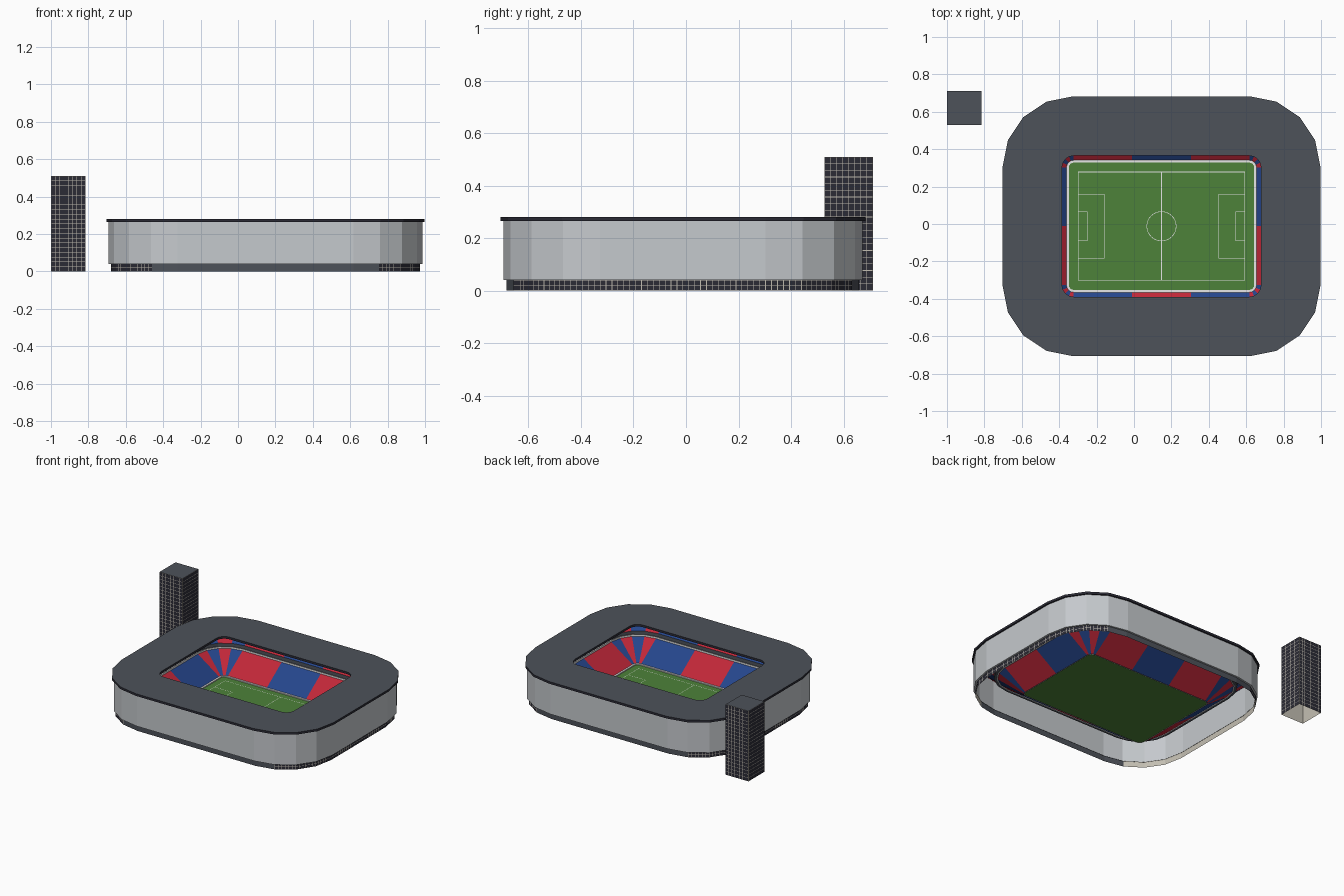
import bpy, bmesh, math
from mathutils import Vector

cube = bpy.data.objects.get("Cube")
if cube:
    bpy.data.objects.remove(cube, do_unlink=True)

CENTRE = Vector((0.147, -0.012, 0))
HALF_X, HALF_Y = 0.47, 0.315      # corner arc centres shared by every ring


def material(name, r, g, b):
    m = bpy.data.materials.new(name)
    m.use_nodes = True
    m.diffuse_color = (r, g, b, 1)
    m.node_tree.nodes["Principled BSDF"].inputs["Base Color"].default_value = (r, g, b, 1)
    return m


GRASS = material("grass_green", 0.075, 0.223, 0.041)
WHITE = material("white", 0.95, 0.95, 0.95)
RED = material("seat_red", 0.53, 0.02, 0.04)
BLUE = material("seat_blue", 0.018, 0.06, 0.26)
GREY = material("roof_grey", 0.075, 0.084, 0.102)
DARK = material("dark_glass", 0.024, 0.024, 0.036)
WALL = material("wall_silver", 0.56, 0.585, 0.61)
PALE = material("warm_grey", 0.55, 0.52, 0.45)


def finish(name, bm, mats, offset=CENTRE):
    me = bpy.data.meshes.new(name)
    bm.to_mesh(me)
    bm.free()
    for m in mats:
        me.materials.append(m)
    ob = bpy.data.objects.new(name, me)
    ob.location = offset
    bpy.context.collection.objects.link(ob)
    return ob


def outline(r, z):
    """Rounded rectangle, clockwise from the back left; 3 and 2 bays per side."""
    pts = []
    corners = [(-1, 1), (1, 1), (1, -1), (-1, -1)]
    for i, (sx, sy) in enumerate(corners):
        nx, ny = corners[(i + 1) % 4]
        a = Vector((sx * HALF_X, sy * HALF_Y, z))
        b = Vector((nx * HALF_X, ny * HALF_Y, z))
        ang = math.pi / 2 * (1 - i)
        out = Vector((math.cos(ang), math.sin(ang), 0)) * r
        bays = 3 if i % 2 == 0 else 2
        pts += [a.lerp(b, k / bays) + out for k in range(bays + 1)]
        for k in range(1, 4):
            t = ang - k * math.pi / 8
            pts.append(b + Vector((math.cos(t), math.sin(t), 0)) * r)
    return pts


def rings(name, profile, mats, rule=lambda bay, step: 0, closed=False):
    """Sweep a (radius, height) profile round the stadium."""
    bm = bmesh.new()
    loops = [[bm.verts.new(p) for p in outline(r, z)] for r, z in profile]
    if closed:
        loops.append(loops[0])
    for s, (lo, hi) in enumerate(zip(loops, loops[1:])):
        for i in range(len(lo)):
            j = (i + 1) % len(lo)
            f = bm.faces.new((lo[j], lo[i], hi[i], hi[j]))
            f.material_index = rule(i, s)
    return finish(name, bm, mats)


def panels(bm, a, b, z0, z1, cols, rows, gap=0.0025, lift=0.0012):
    """Grid of glass panes on the upright wall from a to b."""
    along = b - a
    d = along.normalized()
    n = Vector((d.y, -d.x, 0)) * lift
    w, h = along.length / cols, (z1 - z0) / rows
    for c in range(cols):
        for r in range(rows):
            u0, u1 = c * w + gap / 2, (c + 1) * w - gap / 2
            v0, v1 = z0 + r * h + gap / 2, z0 + (r + 1) * h - gap / 2
            quad = [(u0, v0), (u1, v0), (u1, v1), (u0, v1)]
            bm.faces.new([bm.verts.new(Vector((a.x, a.y, 0)) + d * u + n + Vector((0, 0, v)))
                          for u, v in quad])


# Pitch and its surround
bm = bmesh.new()
bm.faces.new([bm.verts.new(p) for p in reversed(outline(0.034, 0.003))])
finish("pitch", bm, [GRASS])
rings("pitch_border", [(0.025, 0.003), (0.025, 0.010), (0.038, 0.010), (0.038, 0.003)], [WHITE])

# Painted pitch markings
bm = bmesh.new()
T, Z = 0.0028, 0.0045


def line(x0, y0, x1, y1):
    x0, x1 = sorted((x0, x1))
    y0, y1 = sorted((y0, y1))
    bm.faces.new([bm.verts.new((x, y, Z)) for x, y in (
        (x0 - T / 2, y0 - T / 2), (x1 + T / 2, y0 - T / 2),
        (x1 + T / 2, y1 + T / 2), (x0 - T / 2, y1 + T / 2))])


def box(x0, x1, y):
    line(x0, y, x1, y)
    line(x0, -y, x1, -y)
    line(x1, -y, x1, y)


for side in (-1, 1):
    box(0, side * 0.445, 0.29)
    box(side * 0.445, side * 0.305, 0.17)
    box(side * 0.445, side * 0.398, 0.077)
line(0, -0.29, 0, 0.29)
N = 32
circle = [[bm.verts.new((r * math.cos(k * math.tau / N), r * math.sin(k * math.tau / N), Z))
           for k in range(N)] for r in (0.077, 0.080)]
for k in range(N):
    j = (k + 1) % N
    bm.faces.new((circle[0][k], circle[1][k], circle[1][j], circle[0][j]))
finish("pitch_markings", bm, [WHITE])

# Two tiers of seats in alternating blocks
checker = lambda bay, step: bay % 2
rings("lower_stand", [(0.038, 0.004), (0.21, 0.125)], [RED, BLUE], checker)
rings("tier_parapet", [(0.21, 0.122), (0.21, 0.138), (0.216, 0.138), (0.216, 0.122)], [WHITE],
      closed=True)
rings("walkway", [(0.216, 0.125), (0.235, 0.125), (0.235, 0.152)], [GREY])
rings("upper_stand", [(0.235, 0.152), (0.355, 0.25)], [RED, BLUE], checker)

# Facade, with the plinth set back below it
rings("outer_wall", [(0.355, 0.04), (0.369, 0.04), (0.369, 0.268)], [WALL])
edge = outline(0.356, 0)
glazed = []
for i, p in enumerate(edge):
    d = (edge[(i + 1) % len(edge)] - p).normalized()
    glazed.append(abs(d.x) < 0.95)
rings("plinth", [(0.356, 0), (0.356, 0.042)], [GREY, PALE], lambda bay, step: int(glazed[bay]))
bm = bmesh.new()
for i, p in enumerate(edge):
    q = edge[(i + 1) % len(edge)]
    if glazed[i]:
        panels(bm, q, p, 0, 0.04, max(3, round((q - p).length / 0.023)), 2)
finish("plinth_windows", bm, [DARK])

# Flat ring roof with dark fascia
rings("roof", [(0.062, 0.264), (0.38, 0.264), (0.38, 0.28), (0.062, 0.28)], [DARK, GREY],
      lambda bay, step: int(step == 2), closed=True)

# Office tower, open underneath
HW, TALL = 0.0915, 0.509
place = Vector((-0.9075, 0.62, 0))
corners = [Vector((x * HW, y * HW, 0)) for x, y in ((-1, -1), (1, -1), (1, 1), (-1, 1))]
up = Vector((0, 0, TALL))
bm = bmesh.new()
low = [bm.verts.new(c) for c in corners]
high = [bm.verts.new(c + up) for c in corners]
for i in range(4):
    j = (i + 1) % 4
    bm.faces.new((low[i], low[j], high[j], high[i]))
bm.faces.new(high).material_index = 1
finish("tower_shell", bm, [PALE, GREY], place)
bm = bmesh.new()
for i in range(4):
    panels(bm, corners[i], corners[(i + 1) % 4], 0, TALL, 8, 20)
finish("tower_windows", bm, [DARK], place)
